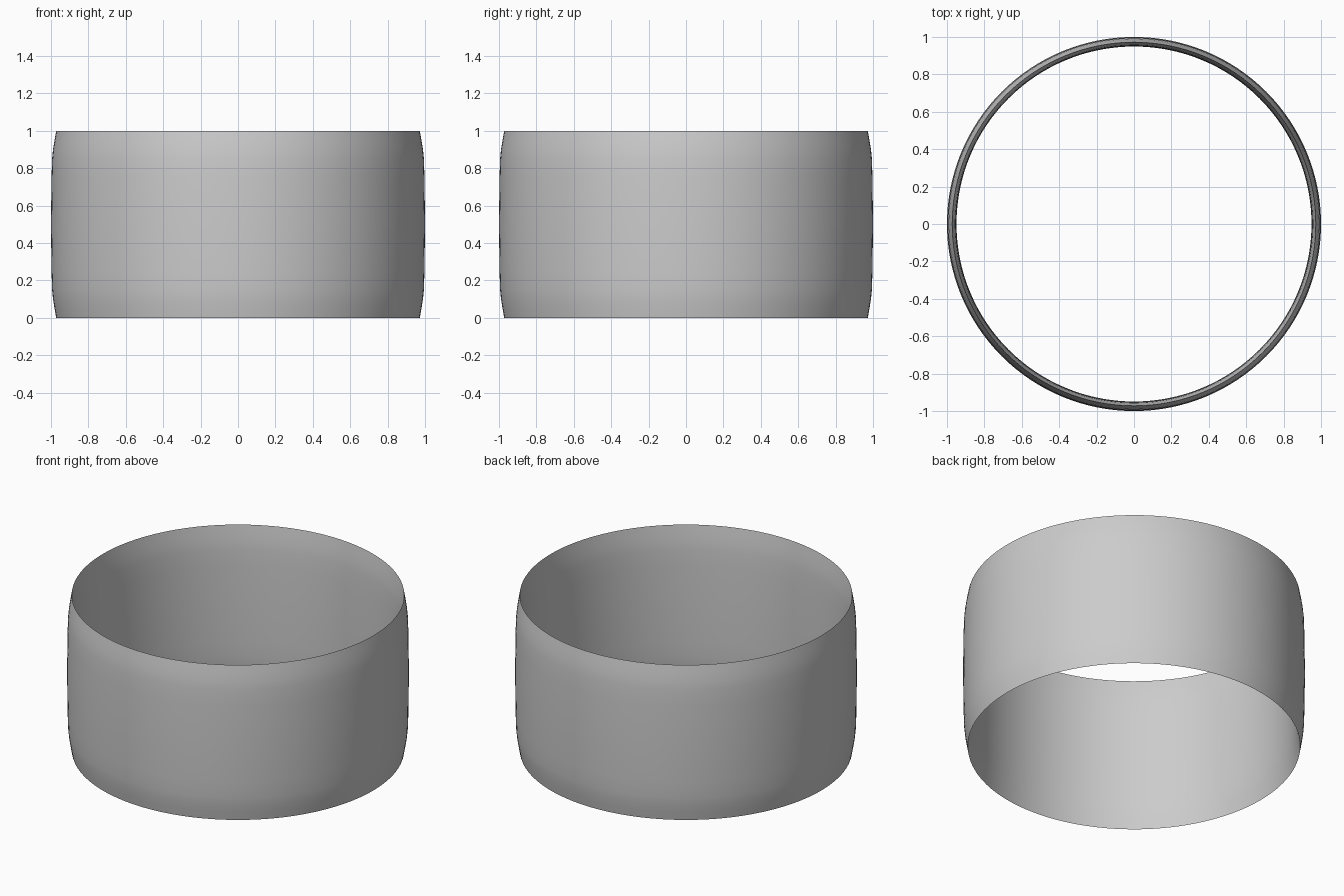
import bpy, bmesh, math

if "Cube" in bpy.data.objects:
    bpy.data.objects.remove(bpy.data.objects["Cube"])

SEGMENTS = 128
EDGE_R = 0.972   # radius of the thin rims

# Half profile of the outer bulge: offset outward from the rim, height
bulge = [(0.009, 0.05), (0.017, 0.10), (0.022, 0.15), (0.025, 0.25), (0.028, 0.5)]
bulge += [(o, 1 - z) for o, z in reversed(bulge[:-1])]

# Closed lens-shaped section: bottom rim, outer wall, top rim, inner wall
inner_scale = 0.023 / 0.028
profile = [(EDGE_R, 0.0)]
profile += [(EDGE_R + o, z) for o, z in bulge]
profile += [(EDGE_R, 1.0)]
profile += [(EDGE_R - o * inner_scale, z) for o, z in reversed(bulge)]

# Revolve the section into a ring
bm = bmesh.new()
rings = []
for i in range(SEGMENTS):
    a = 2 * math.pi * i / SEGMENTS
    rings.append([bm.verts.new((r * math.cos(a), r * math.sin(a), z)) for r, z in profile])
n = len(profile)
for i in range(SEGMENTS):
    p, q = rings[i], rings[(i + 1) % SEGMENTS]
    for j in range(n):
        k = (j + 1) % n
        bm.faces.new((p[j], q[j], q[k], p[k]))
bmesh.ops.recalc_face_normals(bm, faces=bm.faces)

mesh = bpy.data.meshes.new("ring_band")
bm.to_mesh(mesh)
bm.free()
band = bpy.data.objects.new("ring_band", mesh)
bpy.context.collection.objects.link(band)

# Smooth walls; rims stay crisp
bpy.context.view_layer.objects.active = band
band.select_set(True)
bpy.ops.object.shade_smooth_by_angle(angle=math.radians(40))
